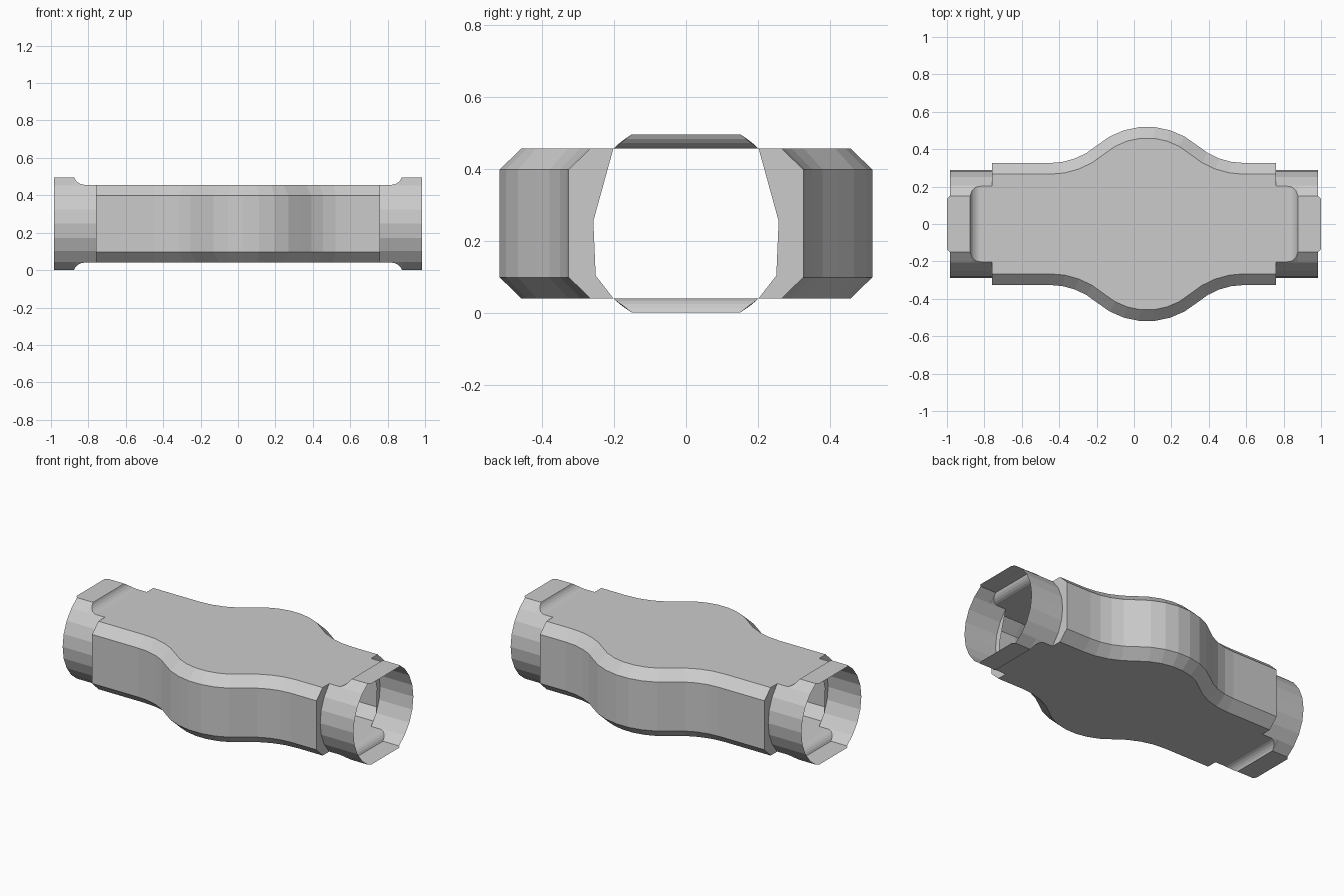
import bpy, bmesh
from math import sin, cos, asin, sqrt, radians

if "Cube" in bpy.data.objects:
    bpy.data.objects.remove(bpy.data.objects["Cube"])

CZ = 0.248          # height of the tube axis
R = 0.29            # tube radius
PLATE = 0.208       # half height of the body
FLAT = 0.248        # half height of the flats on the collars
XE = 0.76           # body end
XF = 0.82           # start of the fillet on the collars


def finish(name, bm):
    bmesh.ops.remove_doubles(bm, verts=bm.verts, dist=1e-5)
    bmesh.ops.recalc_face_normals(bm, faces=bm.faces)
    me = bpy.data.meshes.new(name)
    bm.to_mesh(me)
    bm.free()
    ob = bpy.data.objects.new(name, me)
    bpy.context.collection.objects.link(ob)
    return ob


def face(bm, pts):
    return bm.faces.new([bm.verts.new((x, y, z + CZ)) for x, y, z in pts])


def strip(bm, a, b):
    for i in range(len(a) - 1):
        face(bm, (a[i], a[i + 1], b[i + 1], b[i]))


def arc(h):
    """Tube side (y, z) points, cut off at half height h."""
    top = asin(h / R)
    angs = [-top] + [radians(a) for a in (-45, -30, -15, 0, 15, 30, 45)] + [top]
    return [(R * cos(a), R * sin(a)) for a in angs]


def outline(off):
    """Bulged side outline, inset by off: tangent arcs between straight runs."""
    cx, cy, rb, rf, ang = 0.07, 0.11, 0.41, 0.38, radians(41)
    half = [(cx + (rb - off) * sin(ang * k / 7), cy + (rb - off) * cos(ang * k / 7))
            for k in (1, 3, 5, 7)]
    fx, fy = cx + (rb + rf) * sin(ang), cy + (rb + rf) * cos(ang)
    half += [(fx - (rf + off) * sin(ang * k / 4), fy - (rf + off) * cos(ang * k / 4))
             for k in (3, 2, 1, 0)]
    yend = half[-1][1]
    left = [(2 * cx - x, y) for x, y in reversed(half)]
    return [(-XE, yend)] + left + half + [(XE, yend)]


# Hollow body: chamfered side walls, plates and end walls
bm = bmesh.new()
levels = [(-PLATE, 0.06), (-0.15, 0), (0.15, 0), (PLATE, 0.06)]
for s in (1, -1):
    rows = [[(x, s * y, z) for x, y in outline(o)] for z, o in levels]
    for a, b in zip(rows, rows[1:]):
        strip(bm, a, b)
    for e in (1, -1):
        rim = [(outline(o)[0][1], z) for z, o in levels]
        face(bm, [(e * XE, s * y, z) for y, z in rim + arc(PLATE)[::-1]])
tab = sqrt(R * R - PLATE * PLATE)
side = outline(0.06)
edge = [(-XF, tab), (-XE, tab)] + side + [(XE, tab), (XF, tab)]
loop = edge + [(x, -y) for x, y in reversed(edge)]
for z in (PLATE, -PLATE):
    face(bm, [(x, y, z) for x, y in loop])
bmesh.ops.triangulate(bm, faces=[f for f in bm.faces if len(f.verts) > 4])
finish("valve_body", bm)

# Open collars: round sides, with flats rising from the body through a fillet
fr = 0.06
drop = FLAT - PLATE
stations = [(XE, PLATE)]
end = asin(sqrt(fr * fr - (fr - drop) ** 2) / fr)
for k in range(6):
    t = end * k / 5
    stations.append((XF + fr * sin(t), PLATE + fr * (1 - cos(t))))
stations.append((0.985, FLAT))
for e, name in ((1, "right_collar"), (-1, "left_collar")):
    bm = bmesh.new()
    for (x0, h0), (x1, h1) in zip(stations, stations[1:]):
        a, b = arc(h0), arc(h1)
        for s in (1, -1):
            strip(bm, [(e * x0, s * y, z) for y, z in a],
                  [(e * x1, s * y, z) for y, z in b])
            if x0 >= XF:
                ya, yb = a[-1][0], b[-1][0]
                face(bm, [(e * x0, -ya, s * h0), (e * x0, ya, s * h0),
                          (e * x1, yb, s * h1), (e * x1, -yb, s * h1)])
    # lip of each flat, with clipped corners
    w = arc(FLAT)[-1][0]
    for s in (1, -1):
        face(bm, [(e * 0.985, -w, s * FLAT), (e * 0.985, w, s * FLAT),
                  (e, w - 0.015, s * FLAT), (e, -w + 0.015, s * FLAT)])
    finish(name, bm)
